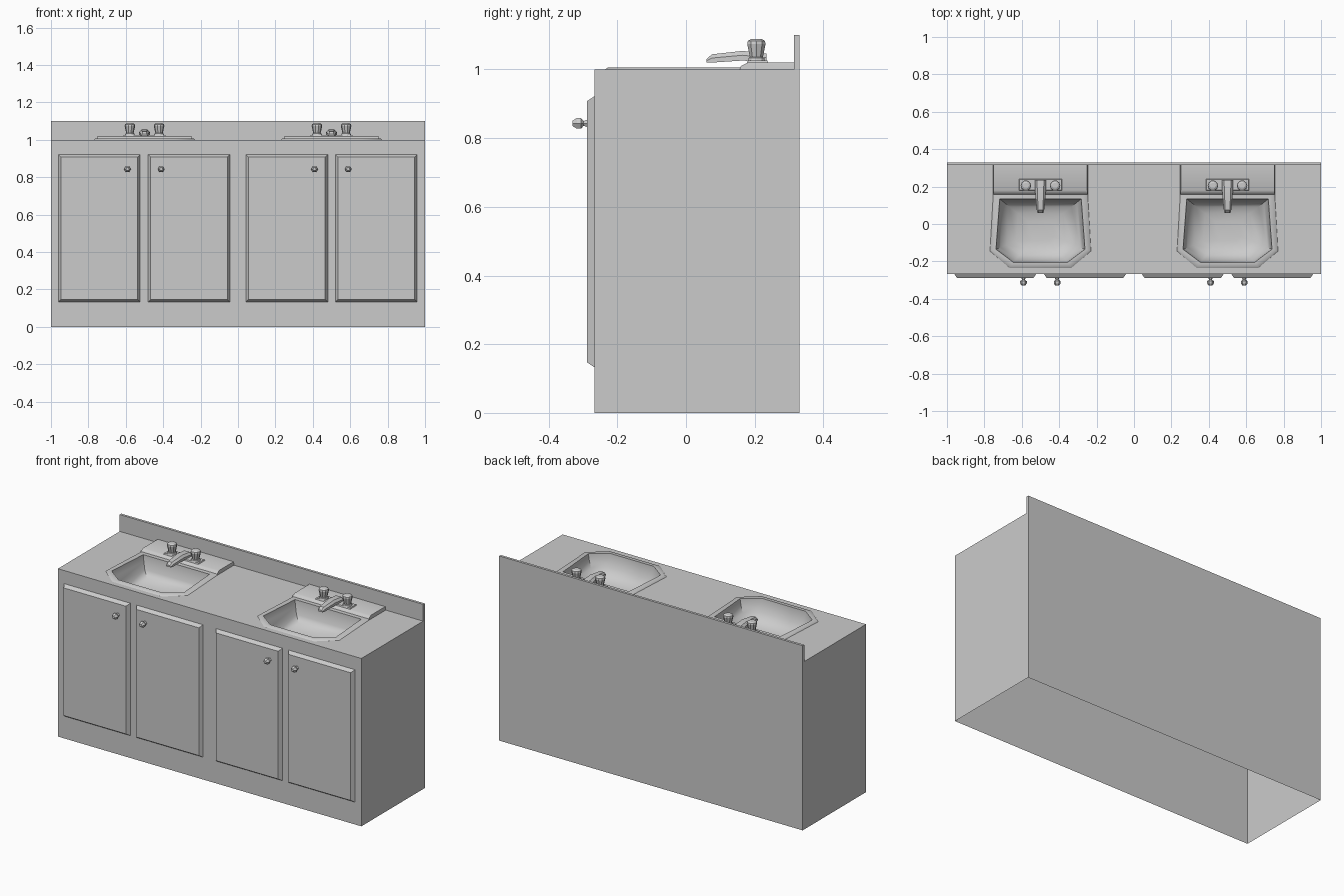
import bpy, bmesh, math
from mathutils import Vector

if "Cube" in bpy.data.objects:
    bpy.data.objects.remove(bpy.data.objects["Cube"])

grey = bpy.data.materials.new("plain grey")
grey.use_nodes = True
COLOUR = (0.6, 0.6, 0.6, 1)
grey.diffuse_color = COLOUR
grey.node_tree.nodes["Principled BSDF"].inputs["Base Color"].default_value = COLOUR


def finish(name, bm, smooth=0):
    mesh = bpy.data.meshes.new(name)
    bm.to_mesh(mesh)
    bm.free()
    mesh.materials.append(grey)
    if smooth:
        mesh.polygons.foreach_set("use_smooth", [True] * len(mesh.polygons))
        mesh.set_sharp_from_angle(angle=math.radians(smooth))
    ob = bpy.data.objects.new(name, mesh)
    bpy.context.collection.objects.link(ob)
    return ob


def skin(bm, rings, start=True, end=True):
    """Join successive rings of points with quads."""
    loops = [[bm.verts.new(p) for p in ring] for ring in rings]
    n = len(loops[0])
    for a, b in zip(loops, loops[1:]):
        for i in range(n):
            j = (i + 1) % n
            bm.faces.new((a[i], a[j], b[j], b[i]))
    if start:
        bm.faces.new(loops[0][::-1])
    if end:
        bm.faces.new(loops[-1])
    return loops


def loft(name, rings, start=True, end=True, smooth=0):
    bm = bmesh.new()
    skin(bm, rings, start, end)
    return finish(name, bm, smooth)


def rect(x0, x1, y0, y1, z):
    return [(x0, y0, z), (x1, y0, z), (x1, y1, z), (x0, y1, z)]


def front_rect(x0, x1, z0, z1, y):
    return [(x0, y, z0), (x1, y, z0), (x1, y, z1), (x0, y, z1)]


def circle(r, n):
    return [(r * math.cos(math.tau * i / n), r * math.sin(math.tau * i / n))
            for i in range(n)]


def mirrored(half, cx, z, scale=1.0, mid=-0.04):
    """Symmetrical outline from its right half, scaled about the basin middle."""
    pts = half + [(-x, y) for x, y in reversed(half)]
    return [(cx + x * scale, mid + (y - mid) * scale, z) for x, y in pts]


BACK, FRONT = 0.33, -0.267
RIM = [(0.165, -0.235), (0.27, -0.145), (0.252, 0.17)]
RIM_TOP = [(0.161, -0.227), (0.264, -0.141), (0.247, 0.17)]
BOWL = [(0.145, -0.205), (0.238, -0.135), (0.218, 0.134)]
SINKS = {"right": -0.5, "left": 0.5}

# Cabinet walls, open below, with a counter cut out for both basins
bm = bmesh.new()
walls = skin(bm, [rect(-1, 1, FRONT, BACK, 0), rect(-1, 1, FRONT, BACK, 1)], False, False)
outlines = [walls[1]]
for cx in SINKS.values():
    outlines.append([bm.verts.new(p) for p in mirrored(BOWL, cx, 1, 1.01)])
edges = []
for loop in outlines:
    for a, b in zip(loop, loop[1:] + loop[:1]):
        edges.append(bm.edges.get((a, b)) or bm.edges.new((a, b)))
bmesh.ops.triangle_fill(bm, edges=edges, use_beauty=True, normal=Vector((0, 0, 1)))
finish("cabinet", bm)

# Backsplash
loft("backsplash", [rect(-1, 1, 0.315, BACK, 1), rect(-1, 1, 0.315, BACK, 1.1)])

# Doors with bevelled edges, and their faceted knobs
KNOB = [(-0.286, 0.013), (-0.298, 0.008), (-0.306, 0.018), (-0.318, 0.018), (-0.33, 0.009)]
for i, (x0, x1, knob_x) in enumerate([(-0.961, -0.523, -0.591), (-0.481, -0.043, -0.411),
                                      (0.042, 0.48, 0.409), (0.52, 0.958, 0.589)]):
    b = 0.014
    loft(f"door_{i + 1}", [front_rect(x0, x1, 0.133, 0.922, FRONT),
                           front_rect(x0 + b, x1 - b, 0.133 + b, 0.922 - b, -0.288)])
    loft(f"knob_{i + 1}", [[(knob_x + x, y, 0.843 + z) for x, z in circle(r, 6)]
                           for y, r in KNOB])

# Sinks
HANDLE = [(1.02, 0.028), (1.033, 0.024), (1.036, 0.02), (1.074, 0.028),
          (1.083, 0.026), (1.089, 0.016)]
# Spout sections: y, half width, underside, top
SPOUT = [(0.235, 0.03, 1.02, 1.046), (0.165, 0.028, 1.026, 1.054),
         (0.075, 0.02, 1.02, 1.044), (0.06, 0.016, 1.02, 1.03)]
BOWL_STEPS = [(1.003, 1), (0.97, 0.965), (0.93, 0.9), (0.895, 0.76), (0.875, 0.55), (0.868, 0.3)]

for side, cx in SINKS.items():
    # Rim and bowl in one shell
    rings = [mirrored(RIM, cx, 1), mirrored(RIM_TOP, cx, 1.006), mirrored(BOWL, cx, 1.006)]
    rings += [mirrored(BOWL, cx, z, s) for z, s in BOWL_STEPS]
    loft(f"{side}_basin", rings, start=False, smooth=50)

    # Raised deck behind the bowl
    loft(f"{side}_deck", [rect(cx - 0.253, cx + 0.253, 0.157, 0.315, 1),
                          rect(cx - 0.252, cx + 0.252, 0.16, 0.315, 1.01),
                          rect(cx - 0.25, cx + 0.25, 0.18, 0.315, 1.02)], smooth=50)

    # Tap plate
    loft(f"{side}_tap_plate", [rect(cx - 0.115, cx + 0.115, 0.178, 0.24, 1.019),
                               rect(cx - 0.112, cx + 0.112, 0.181, 0.237, 1.026)])

    # Spout with chamfered upper edges
    rings = []
    for y, w, low, top in SPOUT:
        shoulder = low + (top - low) * 0.55
        half = [(w, low), (w, shoulder), (w * 0.6, top)]
        outline = half + [(-x, z) for x, z in reversed(half)]
        rings.append([(cx + x, y, z) for x, z in outline])
    loft(f"{side}_spout", rings, smooth=35)

    # Handles
    for hand, dx in (("cold", -0.078), ("hot", 0.078)):
        loft(f"{side}_{hand}_handle",
             [[(cx + dx + x, 0.205 + y, z) for x, y in circle(r, 10)] for z, r in HANDLE])
